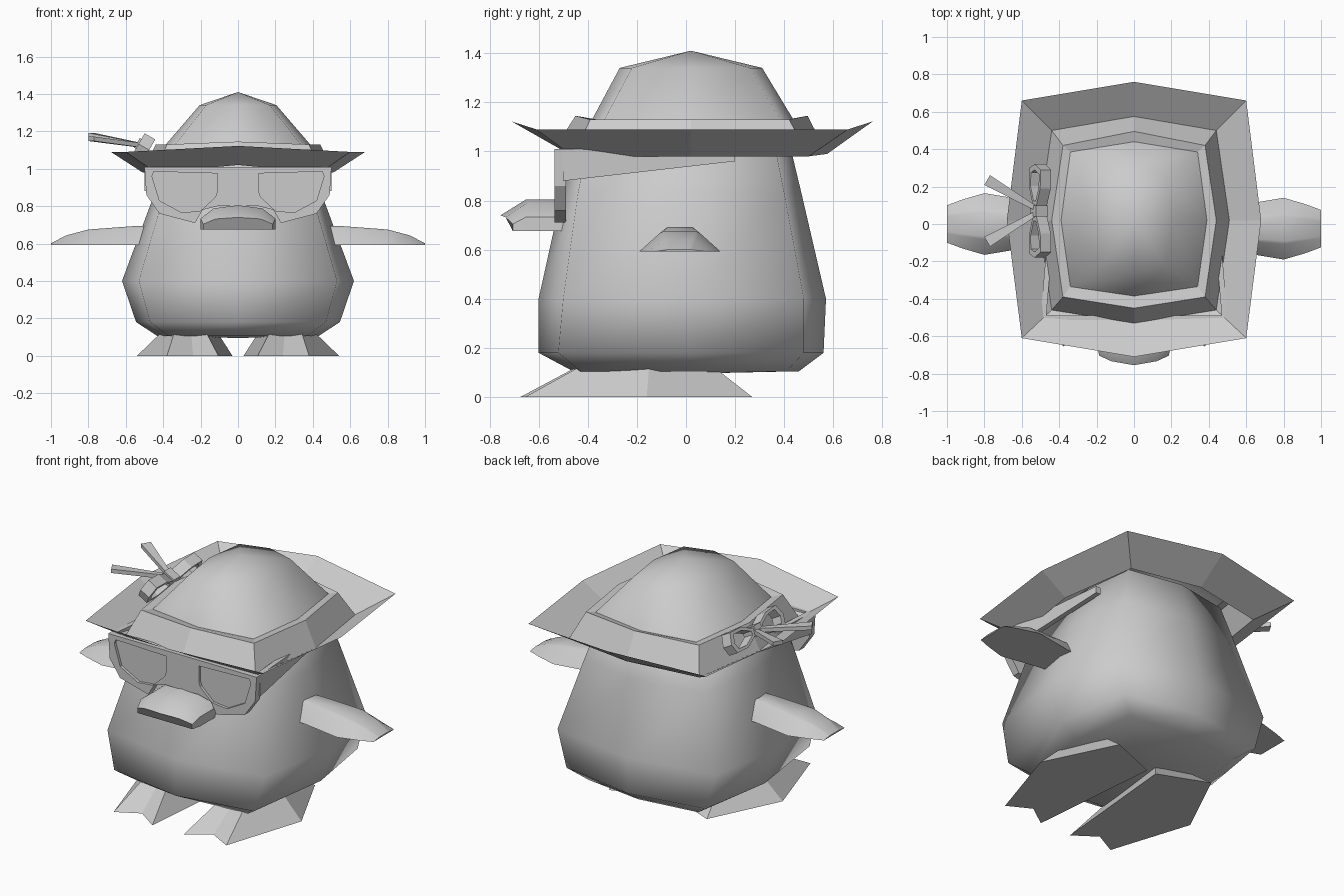
import bpy, bmesh, math
from mathutils import Vector

if "Cube" in bpy.data.objects:
    bpy.data.objects.remove(bpy.data.objects["Cube"])

grey = bpy.data.materials.new("plain_grey")
grey.diffuse_color = (0.6, 0.6, 0.6, 1)
grey.use_nodes = True
grey.node_tree.nodes["Principled BSDF"].inputs["Base Color"].default_value = grey.diffuse_color


def make(name, verts, faces, angle=None, outward=True):
    """Mesh object from points; angle (degrees) switches on smooth shading."""
    me = bpy.data.meshes.new(name)
    me.from_pydata([tuple(v) for v in verts], [], faces)
    bm = bmesh.new()
    bm.from_mesh(me)
    if outward:
        bmesh.ops.recalc_face_normals(bm, faces=bm.faces)
    bm.to_mesh(me)
    bm.free()
    me.materials.append(grey)
    ob = bpy.data.objects.new(name, me)
    bpy.context.collection.objects.link(ob)
    if angle:
        bpy.ops.object.select_all(action='DESELECT')
        ob.select_set(True)
        bpy.context.view_layer.objects.active = ob
        bpy.ops.object.shade_smooth_by_angle(angle=math.radians(angle))
    return ob


def loft(name, rings, angle=None, start=None, end=None, cap=False):
    """Skin closed rings of equal size; start/end are fan points, cap adds n-gons."""
    n = len(rings[0])
    verts = [p for r in rings for p in r]
    faces = [(i * n + j, i * n + (j + 1) % n, (i + 1) * n + (j + 1) % n, (i + 1) * n + j)
             for i in range(len(rings) - 1) for j in range(n)]
    last = (len(rings) - 1) * n
    for point, base in ((start, 0), (end, last)):
        if point:
            verts.append(point)
            faces += [(base + j, base + (j + 1) % n, len(verts) - 1) for j in range(n)]
        elif cap:
            faces.append(tuple(range(base, base + n)))
    return make(name, verts, faces, angle)


def ring(sx, front, back, cx, cf, cb, z, zf=None, zb=None, zc=None):
    """Eight-point boxy ring: side middles, front/back middles and four corners."""
    zf, zb, zc = [z if q is None else q for q in (zf, zb, zc)]
    return [(sx, 0.02, z), (cx, cb, zc), (0, back, zb), (-cx, cb, zc),
            (-sx, 0.02, z), (-cx, cf, zc), (0, front, zf), (cx, cf, zc)]


# Body
loft("body", [
    ring(.43, -.46, .46, .37, -.43, .41, .105),
    ring(.545, -.60, .56, .47, -.52, .48, .18),
    ring(.62, -.60, .57, .53, -.50, .48, .40),
    ring(.46, -.505, .47, .405, -.44, .40, .83),
    ring(.37, -.45, .41, .33, -.39, .35, 1.08)],
    75, start=(0, 0, .095), end=(0, 0, 1.10))

# Hat: thin brim, sloped band with flat lip, and dome
foot_ring = ring(.51, -.53, .575, .44, -.46, .50, .98, zf=1.02, zb=.99, zc=.98)
loft("hat_brim", [foot_ring,
     ring(.68, -.71, .76, .60, -.61, .66, 1.09, zf=1.122, zb=1.122, zc=1.09)])
lip = ring(.44, -.45, .495, .38, -.39, .42, 1.13, zf=1.145, zb=1.145)
dome_base = ring(.39, -.385, .44, .34, -.335, .385, 1.125)
loft("hat_band", [foot_ring, lip, dome_base])
loft("hat_dome", [dome_base,
     ring(.205, -.27, .31, .17, -.22, .26, 1.34)], 60, end=(0, .02, 1.41))


# Sunglasses: frame outline with an inset, recessed lens on each side
def glasses_half(s):
    outer = [(0, 1.01), (.50, 1.01), (.49, .86), (.42, .76), (.23, .71), (.19, .78), (.11, .80), (0, .80)]
    lens = [(.11, .975), (.45, .985), (.46, .96), (.42, .83), (.30, .765), (.20, .775), (.12, .85), (.11, .88)]
    front, back, deep = -.535, -.488, -.518
    n = 8
    verts = [(s * x, y, z) for pts, y in ((outer, front), (lens, front), (lens, deep), (outer, back))
             for x, z in pts]
    faces = []
    for i in range(n):
        j = (i + 1) % n
        faces += [(i, j, n + j, n + i), (n + i, n + j, 2 * n + j, 2 * n + i)]
        if i != n - 1:
            faces.append((i, j, 3 * n + j, 3 * n + i))
    faces += [tuple(range(2 * n, 3 * n)), tuple(range(3 * n, 4 * n))]
    make("glasses_frame", verts, faces)
    # Temple arm tapering back along the head
    loft("glasses_arm", [
        [(s * x, -.50, z) for x, z in ((.50, .88), (.50, 1.01), (.47, 1.01), (.47, .88))],
        [(s * x, .20, z) for x, z in ((.44, .96), (.44, 1.0), (.41, 1.0), (.41, .96))]], cap=True)


# Beak: flat underside, rounded top
def beak_ring(y, w, h):
    prof = [(-1, 0), (-1, .45), (-.65, .87), (0, 1), (.65, .87), (1, .45), (1, 0)]
    return [(w * a, y + .05 * a * a * (h < .1), .675 + h * b) for a, b in prof]


loft("beak", [beak_ring(-.46, .20, .13), beak_ring(-.65, .20, .13), beak_ring(-.755, .185, .065)],
     50, cap=True)


# Flippers: flat underside, domed top, narrowing to a thin tip
def wing(s, yc):
    prof = [(-1, 0), (-.5, .9), (-.4, 1), (.4, 1), (.5, .9), (1, 0)]
    rings = [[(s * x, yc + w * a, .593 + h * b) for a, b in prof]
             for x, w, h in ((.42, .115, .10), (.56, .125, .10), (.80, .165, .082),
                             (.92, .13, .05), (1.0, .10, .008))]
    loft("flipper", rings, 40, cap=True)


# Feet: two pointed toes, sloping up to the body
def foot(s):
    sole = [(.105, -.675), (.24, -.58), (.38, -.655), (.54, -.16), (.33, .27), (.03, .15)]
    top = [(.17, -.44), (.25, -.40), (.34, -.43), (.41, -.15), (.30, .11), (.11, .05)]
    loft("foot", [[(s * x, y, 0) for x, y in sole], [(s * x, y, .125) for x, y in top]], cap=True)


for s in (1, -1):
    glasses_half(s)
    foot(s)
wing(1, -.025)
wing(-1, 0)

# Bow on the hat band: two hollow loops, a knot and two tails
centre = Vector((-.475, .07, 1.10))
up = Vector((.5, 0, .87))
out = Vector((-.87, 0, .5))
side = Vector((0, 1, 0))
loop = [(.02, -.015), (.13, -.06), (.23, -.055), (.25, 0), (.22, .065), (.12, .06), (.02, .015)]
for s in (1, -1):
    mid = Vector((.14, 0))
    inner = [mid + (Vector(p) - mid) * .72 for p in loop]
    def at(pts, d):
        return [centre + side * (s * a) + up * b + out * d for a, b in pts]
    rings = [at(loop, 0), at(loop, .065), at(inner, .065), at(inner, 0)]
    loft("bow_loop", rings + [rings[0]])
    # Ribbon tail
    a = centre + out * .05 + side * (.01 * s)
    b = Vector((-.785, .07 + .165 * s, 1.17 + .01 * s))
    w = (b - a).cross(Vector((0, 0, 1))).normalized()
    t = Vector((0, 0, .012))
    loft("bow_tail", [[p - w * h - t, p + w * h - t, p + w * h + t, p - w * h + t]
                      for p, h in ((a, .012), (b, .03))], cap=True)
k = [(-.03, -.03), (.03, -.03), (.03, .03), (-.03, .03)]
loft("bow_knot", [[centre + side * a + up * b + out * d for a, b in k] for d in (0, .075)], cap=True)
